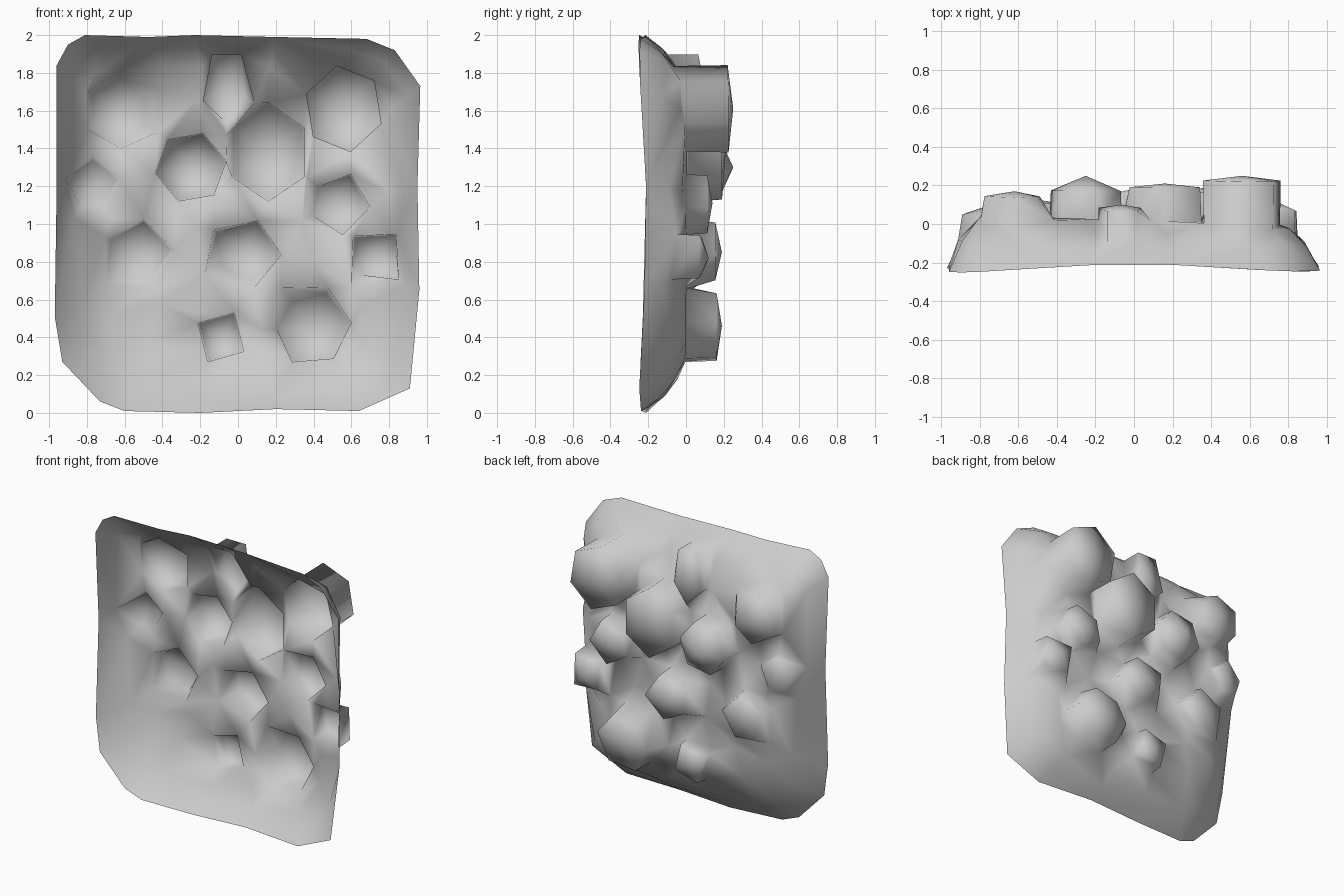
import bpy
import bmesh
import math
import random
from mathutils import Vector
from mathutils.geometry import delaunay_2d_cdt

random.seed(4)

default_cube = bpy.data.objects.get("Cube")
if default_cube:
    bpy.data.objects.remove(default_cube, do_unlink=True)

# Open edge of the shell, counter-clockwise as (x, z)
RIM = [
    (0.64, 0.01), (0.91, 0.13), (0.96, 0.65), (0.95, 1.2), (0.965, 1.73),
    (0.83, 1.92), (0.68, 1.98), (0.2, 1.99), (-0.23, 2), (-0.47, 1.99),
    (-0.81, 2), (-0.9, 1.95), (-0.96, 1.84), (-0.96, 1.2), (-0.97, 0.51),
    (-0.93, 0.27), (-0.73, 0.06), (-0.6, 0.01), (-0.2, 0), (0.2, 0.02),
]

# Knobs: x, z, depth, half width, half height, sides, turn, flare, fullness,
# and the direction of the steep side (None when steep all round)
KNOBS = [
    (0.56, 1.61, 0.25, 0.21, 0.23, 6, 40, 1.02, 0.9, None),
    (0.16, 1.38, 0.21, 0.22, 0.26, 6, 30, 0.96, 0.9, None),
    (-0.25, 1.3, 0.25, 0.19, 0.19, 6, 10, 0.97, 0.65, None),
    (-0.62, 1.6, 0.17, 0.2, 0.2, 6, 30, 0.9, 0.8, 200),
    (-0.06, 1.72, 0.1, 0.13, 0.22, 5, 54, 1, 0.8, 140),
    (-0.77, 1.19, 0.09, 0.15, 0.17, 5, 90, 0.85, 0.7, 100),
    (0.52, 1.11, 0.14, 0.18, 0.17, 5, 65, 0.95, 0.8, -20),
    (0.03, 0.85, 0.19, 0.2, 0.18, 5, 68, 0.95, 0.8, 40),
    (0.73, 0.82, 0.12, 0.16, 0.17, 4, 48, 0.95, 0.7, 45),
    (0.38, 0.46, 0.19, 0.22, 0.21, 6, 5, 0.97, 0.85, -40),
    (-0.09, 0.4, 0.11, 0.14, 0.15, 4, 60, 0.95, 0.8, None),
    (-0.53, 0.84, 0.13, 0.19, 0.19, 5, 80, 0.9, 0.75, 50),
]


def ease(value):
    return math.sin(min(max(value, 0), 1) * math.pi / 2)


def rim_depth(x, z):
    return -0.2 - 0.06 * abs(x * (z - 1))


def floor_depth(x, z):
    # Sloping sides, broadest towards the lower left
    low = max(1 - z, 0)
    foot = 0.38 + 0.3 * max(-x, 0)
    left = 0.2 + 0.45 * low
    right = 0.24 + 0.15 * low
    rise = (ease((x + 0.98) / left) * ease((0.98 - x) / right)
            * ease((2.02 - z) / 0.38) * ease((z + 0.02) / foot))
    flat = 0.02 - 0.03 * x
    return rim_depth(x, z) + (flat - rim_depth(x, z)) * rise


def inside_knob(x, z, margin, skip=None):
    for knob in KNOBS:
        if knob is skip:
            continue
        dx, dz = (x - knob[0]) / knob[3], (z - knob[1]) / knob[4]
        if math.hypot(dx, dz) < margin:
            return True
    return False


def knob_ring(knob, scale, spread, limit=2):
    cx, cz, depth, rx, rz, sides, turn = knob[:7]
    steep = knob[-1]
    for i in range(sides):
        angle = math.radians(turn) + math.tau * i / sides
        gentle = 0
        if steep is not None:
            gentle = max(0, -math.cos(angle - math.radians(steep)))
        size = min(scale * (1 + spread * gentle), limit)
        yield (cx + rx * size * math.cos(angle),
               cz + rz * size * math.sin(angle))


flat_points = []    # layout used to join the points into triangles
final_points = []   # matching positions in space
creases = []        # ring edges the triangles must follow


def add_point(x, z, depth, moved=None):
    flat_points.append(Vector((x, z)))
    fx, fz = moved or (x, z)
    final_points.append(Vector((fx, depth, fz)))
    return len(flat_points) - 1


def crease_ring(ring):
    for a, b in zip(ring, ring[1:] + ring[:1]):
        if a is not None and b is not None:
            creases.append((a, b))


# Rim and the curved sides behind it
for x, z in RIM:
    add_point(x, z, rim_depth(x, z))
for inset in (0.93, 0.84):
    for x, z in RIM:
        px, pz = x * inset, 1 + (z - 1) * inset
        if not inside_knob(px, pz, 1.05):
            add_point(px, pz, floor_depth(px, pz))

# Uneven floor between the knobs
for column in range(-3, 4):
    for row in range(-3, 4):
        x = column * 0.22 + random.uniform(-0.04, 0.04)
        z = 1 + row * 0.22 + random.uniform(-0.04, 0.04)
        if not inside_knob(x, z, 1.25):
            add_point(x, z, floor_depth(x, z))

# Knobs: a neck ring, a shoulder ring and a rounded end
for knob in KNOBS:
    cx, cz, depth = knob[:3]
    flare, fullness = knob[7:9]
    neck = []
    for x, z in knob_ring(knob, 1, 0.2):
        covered = inside_knob(x, z, 1, skip=knob)
        neck.append(None if covered else add_point(x, z, floor_depth(x, z)))
    crease_ring(neck)
    shoulder = []
    layout = knob_ring(knob, flare, -0.25, 0.86)
    for flat, moved in zip(layout, knob_ring(knob, flare, -0.25)):
        height = depth * fullness + (1 - fullness) * floor_depth(*flat)
        shoulder.append(add_point(*flat, height, moved))
    crease_ring(shoulder)
    add_point(cx, cz, depth)

# Join everything into a single open sheet
outline = [list(range(len(RIM)))]
joined = delaunay_2d_cdt(flat_points, creases, outline, 1, 0.00001)
points, triangles, sources = joined[0], joined[2], joined[3]

bm = bmesh.new()
verts = []
for point, source in zip(points, sources):
    if source:
        position = final_points[source[0]]
    else:
        position = Vector((point.x, floor_depth(point.x, point.y), point.y))
    verts.append(bm.verts.new(position))
for triangle in triangles:
    face = bm.faces.new([verts[i] for i in reversed(triangle)])
    face.smooth = True
bm.normal_update()

mesh = bpy.data.meshes.new("knobbly_shell")
bm.to_mesh(mesh)
bm.free()
shell = bpy.data.objects.new("knobbly_shell", mesh)
bpy.context.collection.objects.link(shell)

# Plain grey surface
grey = bpy.data.materials.new("light_grey")
grey.use_nodes = True
colour = (0.6, 0.6, 0.6, 1)
grey.diffuse_color = colour
grey.node_tree.nodes["Principled BSDF"].inputs["Base Color"].default_value = colour
mesh.materials.append(grey)
